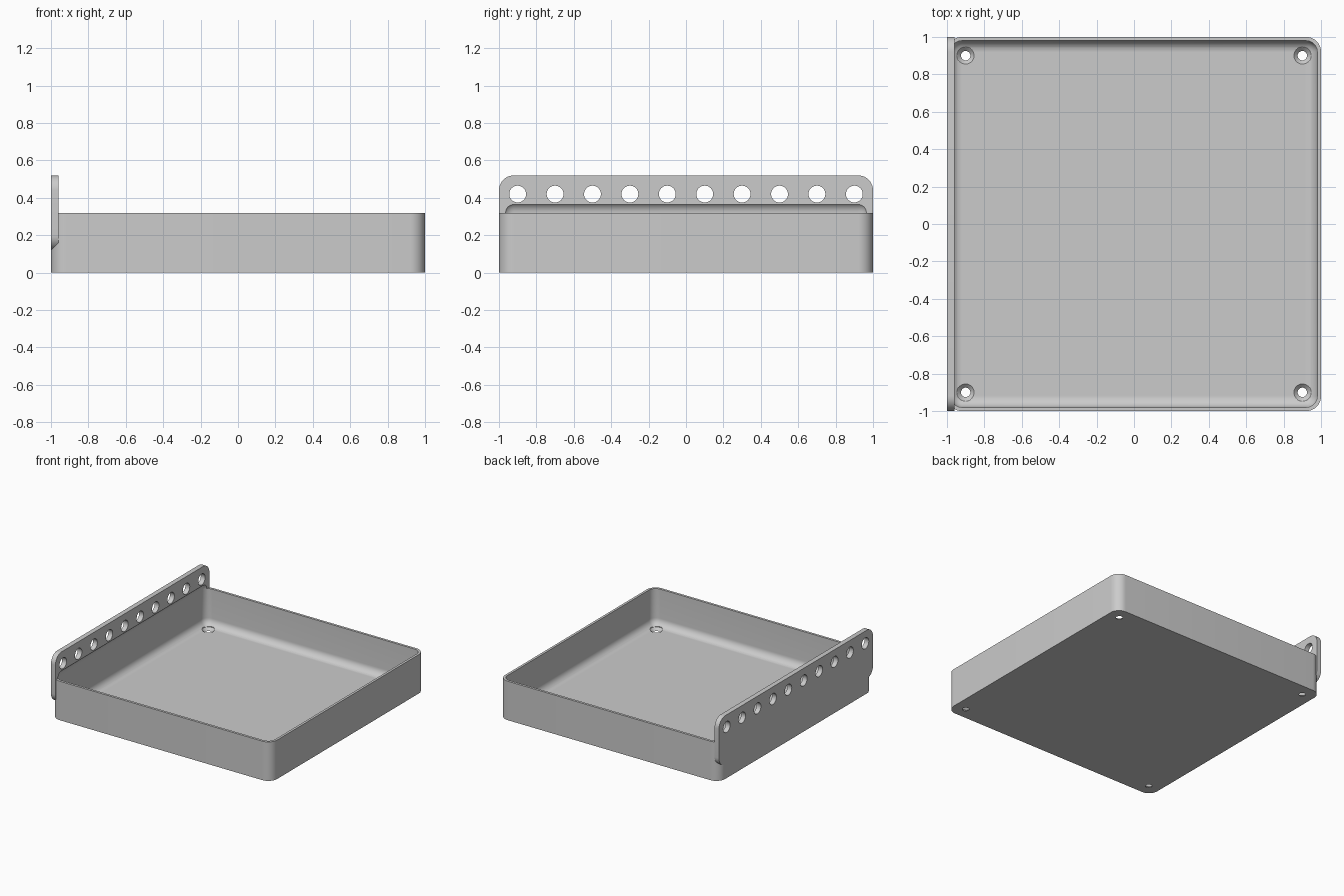
import bpy, bmesh, math
from mathutils import Matrix, Vector

default = bpy.data.objects.get("Cube")
if default:
    bpy.data.objects.remove(default, do_unlink=True)

grey = bpy.data.materials.new("plain grey")
grey.use_nodes = True
COLOUR = (0.6, 0.6, 0.6, 1)
grey.diffuse_color = COLOUR
grey.node_tree.nodes["Principled BSDF"].inputs["Base Color"].default_value = COLOUR


def finish(bm, name):
    bmesh.ops.recalc_face_normals(bm, faces=bm.faces)
    mesh = bpy.data.meshes.new(name)
    bm.to_mesh(mesh)
    bm.free()
    mesh.materials.append(grey)
    obj = bpy.data.objects.new(name, mesh)
    bpy.context.collection.objects.link(obj)
    return obj


def rounded_box(name, low, high, radius, axis=None, segments=10):
    """Box with rounded edges: only those along one axis, or all of them."""
    low, high = Vector(low), Vector(high)
    bm = bmesh.new()
    bmesh.ops.create_cube(bm, size=1)
    bmesh.ops.scale(bm, vec=high - low, verts=bm.verts)
    bmesh.ops.translate(bm, vec=(low + high) / 2, verts=bm.verts)
    edges = [e for e in bm.edges if axis is None
             or abs(e.verts[0].co[axis] - e.verts[1].co[axis]) > 1e-4]
    bmesh.ops.bevel(bm, geom=edges, offset=radius, offset_type='OFFSET',
                    segments=segments, profile=0.5, affect='EDGES')
    return finish(bm, name)


def cone(bm, centre, r1, r2, depth, turn=Matrix()):
    bmesh.ops.create_cone(bm, cap_ends=True, segments=32, radius1=r1, radius2=r2,
                          depth=depth, matrix=Matrix.Translation(centre) @ turn)


def combine(target, tool, operation):
    """Apply a boolean and discard its tool."""
    tool.hide_render = True
    mod = target.modifiers.new(operation.lower(), 'BOOLEAN')
    mod.operation, mod.object, mod.solver = operation, tool, 'EXACT'
    bpy.context.view_layer.objects.active = target
    bpy.ops.object.modifier_apply(modifier=mod.name)
    bpy.data.objects.remove(tool, do_unlink=True)


FLOOR = 0.02

# Tray block and the upright mounting flange on its right side
tray = rounded_box("tray_with_flange", (-1, -1, 0), (1, 1, 0.32), 0.08, axis=2)
flange = rounded_box("flange", (-1, -1, 0.12), (-0.96, 1, 0.52), 0.08, axis=0)
combine(tray, flange, 'UNION')

# Hollow with rounded edges, which also undercuts the flange
cavity = rounded_box("cavity", (-0.98, -0.98, FLOOR), (0.98, 0.98, 0.38), 0.06)
combine(tray, cavity, 'DIFFERENCE')

# Row of round holes through the flange
bm = bmesh.new()
for i in range(10):
    cone(bm, (-0.98, -0.9 + 0.2 * i, 0.42), 0.045, 0.045, 0.2,
         Matrix.Rotation(math.pi / 2, 4, 'Y'))
combine(tray, finish(bm, "flange_holes"), 'DIFFERENCE')

# Countersunk screw holes in the floor corners: bore, taper, then head clearance
for shape in ((0.025, 0.025, -0.02, FLOOR + 0.02),
              (0.025, 0.05, 0.0, FLOOR + 0.005),
              (0.05, 0.05, FLOOR + 0.003, 0.09)):
    r1, r2, z0, z1 = shape
    bm = bmesh.new()
    for x in (-0.9, 0.9):
        for y in (-0.9, 0.9):
            cone(bm, (x, y, (z0 + z1) / 2), r1, r2, z1 - z0)
    combine(tray, finish(bm, "screw_holes"), 'DIFFERENCE')

# Smooth the fillets, keep real edges crisp
bpy.ops.object.select_all(action='DESELECT')
tray.select_set(True)
bpy.context.view_layer.objects.active = tray
bpy.ops.object.shade_smooth_by_angle(angle=math.radians(30))
